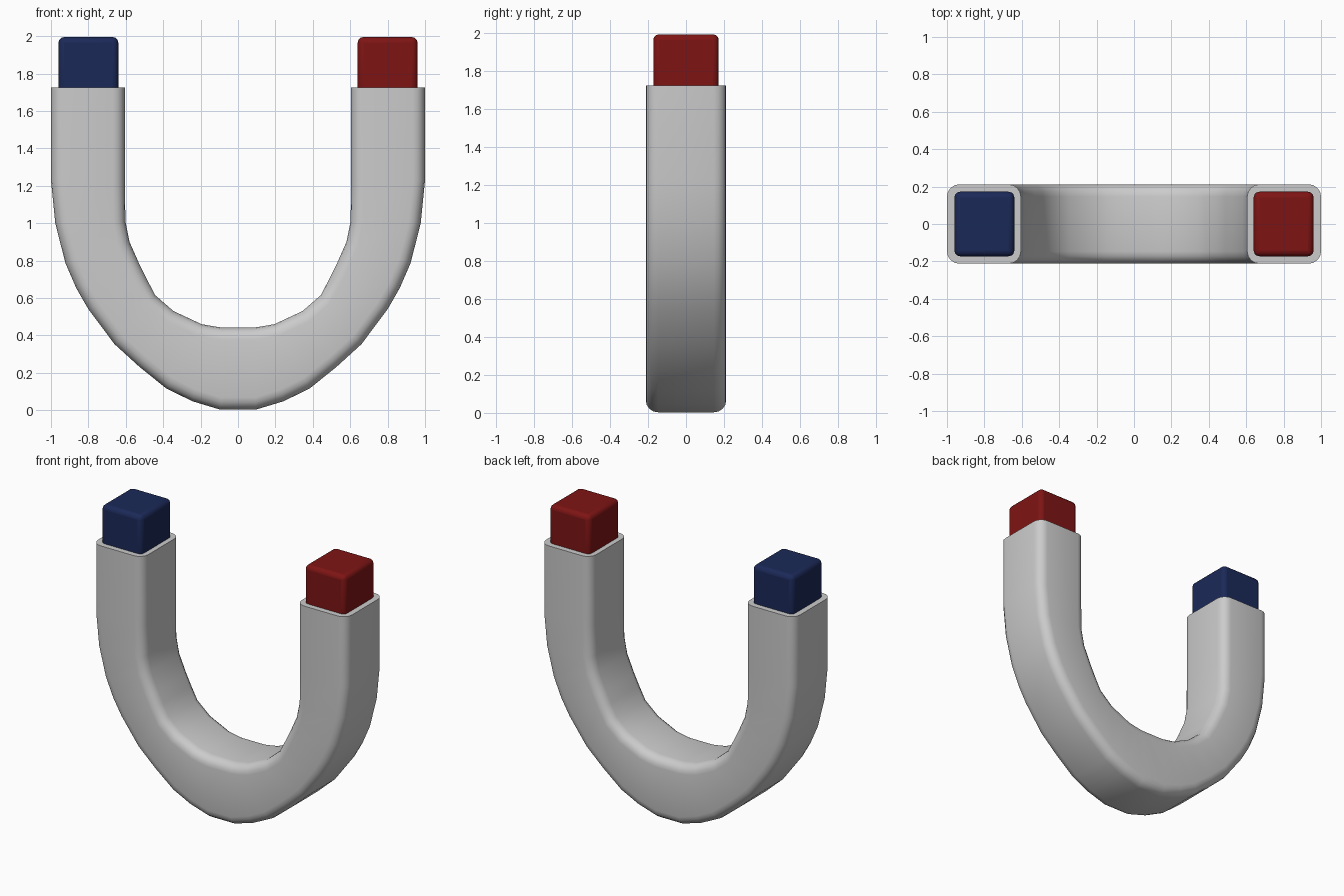
import bpy, bmesh
from math import cos, sin, pi, radians
from mathutils import Vector

if "Cube" in bpy.data.objects:
    bpy.data.objects.remove(bpy.data.objects["Cube"])


def finish(obj, angle=35):
    bpy.ops.object.select_all(action='DESELECT')
    obj.select_set(True)
    bpy.context.view_layer.objects.active = obj
    bpy.ops.object.shade_smooth_by_angle(angle=radians(angle))


def paint(obj, name, rgb):
    mat = bpy.data.materials.new(name)
    mat.diffuse_color = (*rgb, 1)
    mat.use_nodes = True
    mat.node_tree.nodes["Principled BSDF"].inputs["Base Color"].default_value = mat.diffuse_color
    obj.data.materials.append(mat)


# Right half of the horseshoe: (outer x, outer z, inner x, inner z), bottom to top
half = [
    (.095, .003, .088, .442), (.244, .048, .14, .45), (.383, .116, .195, .46),
    (.527, .232, .345, .53), (.66, .353, .443, .615), (.80, .54, .487, .70),
    (.865, .653, .527, .78), (.923, .787, .58, .90), (.977, 1.0, .602, 1.01),
    (1.0, 1.23, .605, 1.23), (1.0, 1.725, .605, 1.725),
]
stations = [(-a, b, -c, d) for a, b, c, d in reversed(half)] + half
HALF_DEPTH, RADIUS, STEPS = .212, .065, 4


def section(ox, oz, ix, iz):
    """Rounded rectangle spanning the outer and inner points."""
    o, i = Vector((ox, 0, oz)), Vector((ix, 0, iz))
    mid, axis = (o + i) / 2, (o - i) / 2
    w = axis.length
    axis.normalize()
    pts = []
    for q, (su, sv) in enumerate([(1, 1), (-1, 1), (-1, -1), (1, -1)]):
        for k in range(STEPS + 1):
            a = q * pi / 2 + k / STEPS * pi / 2
            u = su * (w - RADIUS) + RADIUS * cos(a)
            v = sv * (HALF_DEPTH - RADIUS) + RADIUS * sin(a)
            pts.append(mid + axis * u + Vector((0, v, 0)))
    return pts


# Horseshoe body
bm = bmesh.new()
rings = [[bm.verts.new(p) for p in section(*s)] for s in stations]
n = len(rings[0])
for r0, r1 in zip(rings, rings[1:]):
    for k in range(n):
        bm.faces.new((r0[k], r0[(k + 1) % n], r1[(k + 1) % n], r1[k]))
bm.faces.new(rings[0])
bm.faces.new(rings[-1])
bmesh.ops.recalc_face_normals(bm, faces=bm.faces)
mesh = bpy.data.meshes.new("horseshoe_body")
bm.to_mesh(mesh)
bm.free()
body = bpy.data.objects.new("horseshoe_body", mesh)
bpy.context.collection.objects.link(body)
finish(body)

# Coloured pole tips
for name, side, rgb in (("blue_pole", -1, (.011, .022, .098)),
                        ("red_pole", 1, (.21, .007, .007))):
    bpy.ops.mesh.primitive_cube_add(size=1, location=(side * .80, 0, 1.825))
    tip = bpy.context.object
    tip.name = name
    tip.scale = (.32, .345, .34)
    bpy.ops.object.transform_apply(location=False, rotation=False, scale=True)
    bev = tip.modifiers.new("rounded_edges", 'BEVEL')
    bev.width, bev.segments = .03, 3
    paint(tip, name, rgb)
    finish(tip)
